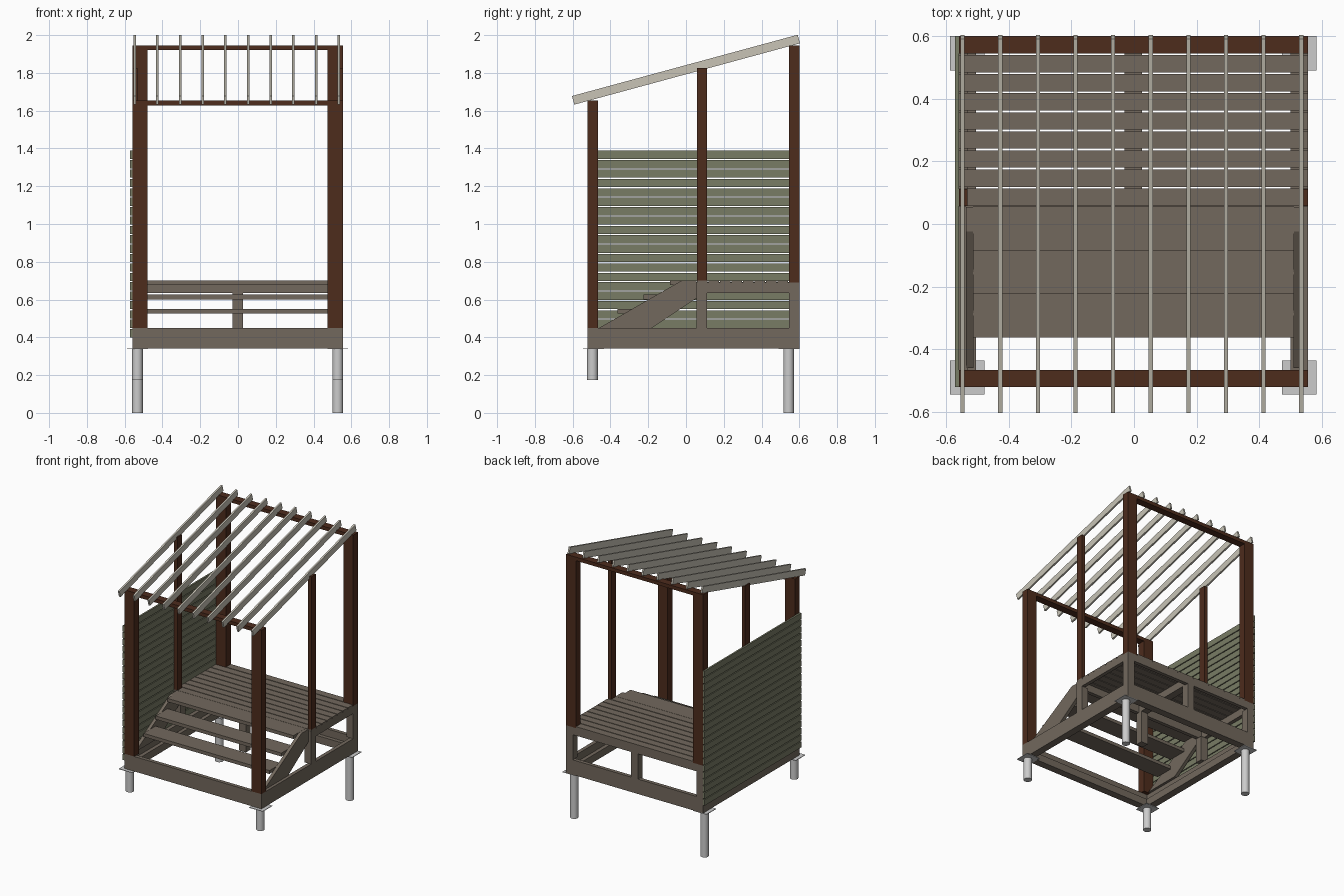
import bpy, bmesh, math
from mathutils import Matrix

if "Cube" in bpy.data.objects:
    bpy.data.objects.remove(bpy.data.objects["Cube"])

CX = -0.002  # centre line of the frame


def material(name, rgb):
    m = bpy.data.materials.new(name)
    m.diffuse_color = (*rgb, 1)
    m.use_nodes = True
    m.node_tree.nodes["Principled BSDF"].inputs["Base Color"].default_value = m.diffuse_color
    return m


WOOD = material("weathered wood", (0.17, 0.14, 0.11))
BROWN = material("dark brown", (0.075, 0.025, 0.012))
GREEN = material("green cladding", (0.19, 0.20, 0.13))
CREAM = material("pale timber", (0.58, 0.55, 0.47))


def finish(name, bm, mat):
    bmesh.ops.recalc_face_normals(bm, faces=bm.faces)
    me = bpy.data.meshes.new(name)
    bm.to_mesh(me)
    bm.free()
    ob = bpy.data.objects.new(name, me)
    bpy.context.collection.objects.link(ob)
    if mat:
        me.materials.append(mat)
    return ob


def box(name, x, y, z, mat=None):
    bm = bmesh.new()
    c = [(a + b) / 2 for a, b in (x, y, z)]
    s = [abs(b - a) for a, b in (x, y, z)]
    bmesh.ops.create_cube(bm, size=1, matrix=Matrix.Translation(c) @ Matrix.Diagonal((*s, 1)))
    return finish(name, bm, mat)


def pair(name, x, y, z, mat=None):
    # same part on the right and left of the centre line
    for s, side in ((1, "right"), (-1, "left")):
        box(f"{side}_{name}", (CX + s * x[0], CX + s * x[1]), y, z, mat)


T, W = 0.0275, 0.055          # plank thickness and width
H = 0.557                     # half width of the frame
F, B = -0.521, 0.6            # front and back of the frame
full = (CX - H, CX + H)

# round piles with thin bearing plates
for s, side in ((1, "right"), (-1, "left")):
    for y, z0, end in ((-0.495, 0.175, "front"), (0.543, 0.0, "back")):
        x = CX + s * 0.53
        bpy.ops.mesh.primitive_cylinder_add(vertices=24, radius=0.028, depth=0.338 - z0,
                                            location=(x, y, (0.338 + z0) / 2))
        bpy.context.object.name = f"{end}_{side}_pile"
        bpy.ops.object.shade_smooth_by_angle()
        py = y + (0.005 if y < 0 else 0.002)
        box(f"{end}_{side}_plate", (x - 0.055, x + 0.055), (py - 0.055, py + 0.055), (0.337, 0.341))

# base frame: wide lower beams, thin upper rim
pair("lower_side_beam", (H - W, H), (F, B), (0.341, 0.395), WOOD)
pair("upper_side_rim", (H - T, H), (F + T, B - T), (0.395, 0.45), WOOD)
for end, y, d in (("front", F, 1), ("back", B, -1)):
    box(end + "_lower_beam", (CX - H + W, CX + H - W), (y, y + d * W), (0.341, 0.395), WOOD)
    box(end + "_upper_rim", full, (y, y + d * T), (0.395, 0.45), WOOD)

# deck legs, rim and centre joist
for end, y0 in (("front", 0.055), ("back", B - W)):
    for i in (0, 1):
        pair(f"{end}_deck_leg_{i}", (H - T * (i + 1), H - T * i), (y0, y0 + W), (0.45, 0.635), WOOD)
    box(end + "_centre_leg", (CX - 0.028, CX + 0.028), (y0, y0 + W), (0.395, 0.635), WOOD)
pair("deck_side_rim", (H - T, H), (0.055, B), (0.635, 0.69), WOOD)
box("deck_front_rim", (CX - H + T, CX + H - T), (0.055, 0.055 + T), (0.635, 0.69), WOOD)
box("deck_back_rim", (CX - H + T, CX + H - T), (B - T, B), (0.635, 0.69), WOOD)
box("deck_centre_joist", (CX - 0.028, CX + 0.028), (0.055 + T, B - T), (0.635, 0.69), WOOD)

# deck boards, the last one fits between the back posts
for i in range(9):
    y = 0.058 + i * 0.0609
    h = H if i < 8 else 0.476
    box(f"deck_board_{i + 1}", (CX - h, CX + h), (y, y + 0.055), (0.69, 0.701), WOOD)

# stair stringers
profile = [(-0.46, 0.45), (-0.18, 0.45), (0.055, 0.607), (0.055, 0.70), (-0.024, 0.70)]
for s, side in ((1, "right"), (-1, "left")):
    bm = bmesh.new()
    face = bm.faces.new([bm.verts.new((CX + s * 0.511, y, z)) for y, z in profile])
    ext = bmesh.ops.extrude_face_region(bm, geom=[face])
    moved = [v for v in ext["geom"] if isinstance(v, bmesh.types.BMVert)]
    bmesh.ops.translate(bm, vec=(s * 0.024, 0, 0), verts=moved)
    finish(side + "_stringer", bm, WOOD)

# stair treads
for i, (y, z) in enumerate(((-0.363, 0.551), (-0.224, 0.626), (-0.084, 0.701))):
    box(f"tread_{i + 1}", (CX - 0.512, CX + 0.512), (y, y + 0.14), (z - 0.025, z), WOOD)

# built-up corner posts and thin middle posts
for end, y0, z0, z1 in (("front", F, 0.45, 1.628), ("back", B - W, 0.69, 1.92)):
    pair(end + "_post_side", (H - T, H), (y0, y0 + W), (z0, z1), BROWN)
    for i in (0, 1):
        pair(f"{end}_post_plank_{i}", (0.477, H - T), (y0 + T * i, y0 + T * (i + 1)), (z0, z1), BROWN)
    box(end + "_roof_beam", full, (y0, y0 + W), (z1, z1 + 0.026), BROWN)
pair("middle_post", (H - T, H), (0.058, 0.111), (0.701, 1.825), BROWN)

# sloping rafters
angle = math.atan2(0.323, 1.19)
for i in range(10):
    ob = box(f"rafter_{i + 1}", (-0.0065, 0.0065), (-0.619, 0.619), (-0.0235, 0.0235), CREAM)
    ob.location = (-0.547 + i * 0.1201, 0, 1.817)
    ob.rotation_euler.x = angle

# slatted left wall
for i in range(20):
    z = 0.4 + i * 0.0497
    box(f"wall_slat_{i + 1}", (-0.572, -0.559), (F, B), (z, z + 0.0435), GREEN)
